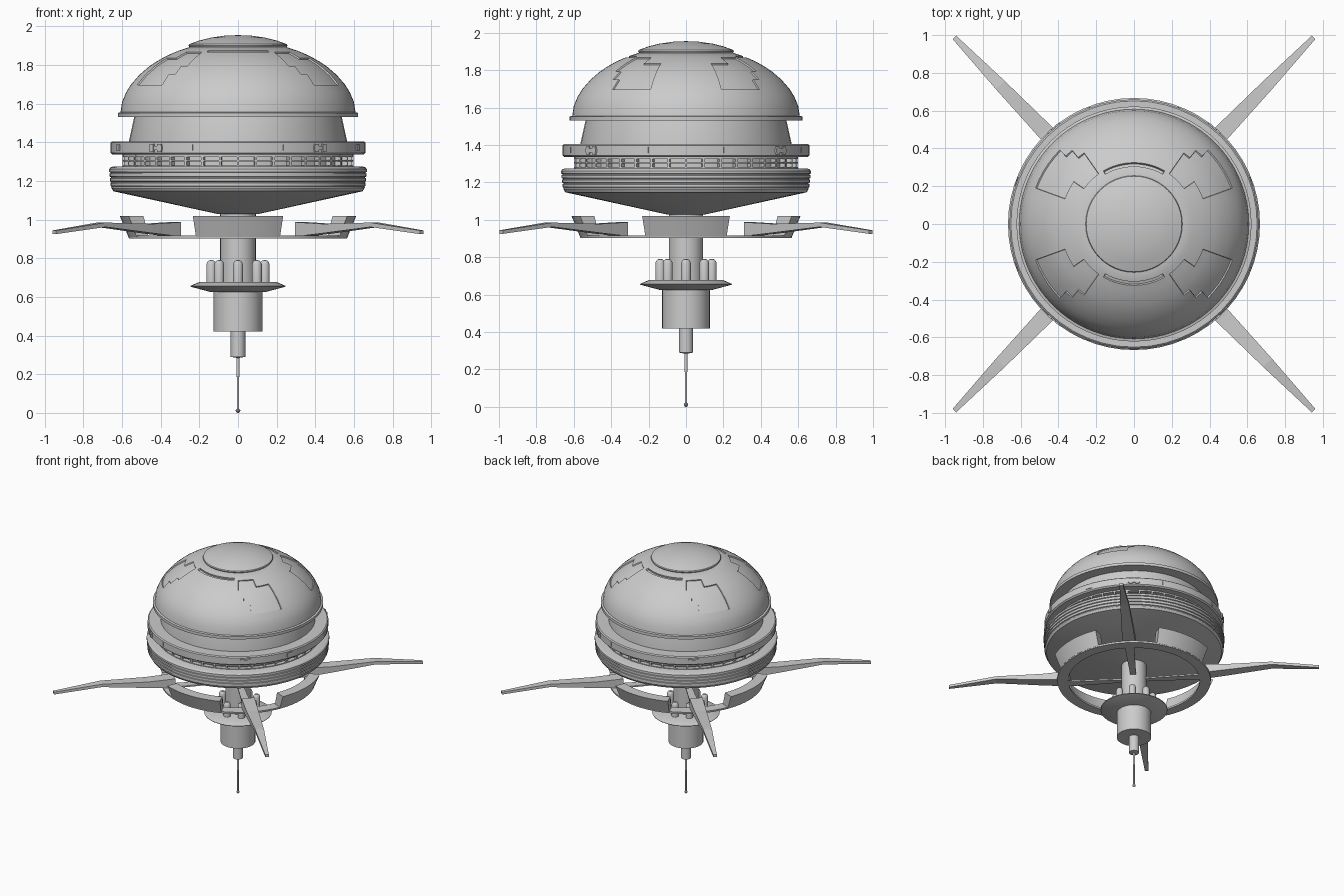
import bpy, bmesh
from math import sin, cos, pi, radians, sqrt, degrees, atan2
from mathutils import Matrix, Vector

if "Cube" in bpy.data.objects:
    bpy.data.objects.remove(bpy.data.objects["Cube"])

GREY = (0.6, 0.6, 0.6, 1)
mat = bpy.data.materials.new("hull_grey")
mat.use_nodes = True
mat.diffuse_color = GREY
mat.node_tree.nodes["Principled BSDF"].inputs["Base Color"].default_value = GREY


def finish(name, bm, smooth=True):
    bmesh.ops.remove_doubles(bm, verts=bm.verts, dist=1e-5)
    bmesh.ops.recalc_face_normals(bm, faces=bm.faces)
    me = bpy.data.meshes.new(name)
    bm.to_mesh(me)
    bm.free()
    me.materials.append(mat)
    ob = bpy.data.objects.new(name, me)
    bpy.context.collection.objects.link(ob)
    if smooth:
        bpy.ops.object.select_all(action='DESELECT')
        ob.select_set(True)
        bpy.context.view_layer.objects.active = ob
        bpy.ops.object.shade_smooth_by_angle(angle=radians(30))
    return ob


def lathe(bm, profile, segs=48, loop=False, start=0, sweep=360):
    """Turn an (r, z) profile about the z axis; partial sweeps get end caps."""
    full = sweep == 360
    cols = []
    for i in range(segs + 1):
        a = radians(start + sweep * i / segs)
        cols.append([bm.verts.new((r * cos(a), r * sin(a), z)) for r, z in profile])
    n = len(profile)
    for i in range(segs):
        for j in range(n if loop else n - 1):
            k = (j + 1) % n
            bm.faces.new((cols[i][j], cols[i + 1][j], cols[i + 1][k], cols[i][k]))
    if not full:
        bm.faces.new(cols[0])
        bm.faces.new(cols[-1])
    bmesh.ops.remove_doubles(bm, verts=bm.verts, dist=1e-5)
    bmesh.ops.dissolve_degenerate(bm, dist=1e-5, edges=bm.edges)


def turned(name, profile, segs=48, loop=False):
    bm = bmesh.new()
    lathe(bm, profile, segs, loop)
    return finish(name, bm)


def radial_box(bm, angle, r, z, depth, width, height):
    m = (Matrix.Rotation(radians(angle), 4, 'Z') @ Matrix.Translation((r, 0, z))
         @ Matrix.Diagonal((depth, width, height, 1)))
    bmesh.ops.create_cube(bm, size=1, matrix=m)


# Dome with sunken stepped panels and arc slots
def dome_z(r):
    return 1.53 + 0.398 * sqrt(max(0, 1 - (r / 0.612) ** 2))


radii = [0.2, 0.25, 0.305, 0.325, 0.36, 0.39, 0.43, 0.46, 0.51, 0.555, 0.58, 0.6]
profile = [(0, 1.885), (0.2, 1.885)] + [(r, dome_z(r)) for r in radii[1:]]
profile += [(0.608, 1.556), (0.622, 1.552), (0.622, 1.53), (0.53, 1.53), (0, 1.53)]
bm = bmesh.new()
lathe(bm, profile, 72)


def in_panel(f):
    c = f.calc_center_median()
    r, a = Vector((c.x, c.y)).length, degrees(atan2(abs(c.y), abs(c.x)))
    if c.z < 1.6:
        return False
    return (0.325 < r < 0.46 and 35 < a < 55) or (0.39 < r < 0.555 and 20 < a < 45) \
        or (0.46 < r < 0.51 and 45 < a < 50)


def in_slot(f):
    c = f.calc_center_median()
    return c.z > 1.6 and 0.305 < Vector((c.x, c.y)).length < 0.325 \
        and degrees(atan2(abs(c.y), abs(c.x))) > 60


bmesh.ops.recalc_face_normals(bm, faces=bm.faces)
for rule, depth in ((in_panel, -0.008), (in_slot, -0.015)):
    picked = [f for f in bm.faces if rule(f)]
    bmesh.ops.inset_region(bm, faces=picked, thickness=0.002, depth=depth, use_even_offset=True)
finish("dome", bm)

# Cap on the dome
turned("dome_cap", [(0, 1.955), (0.07, 1.952), (0.14, 1.942), (0.2, 1.927), (0.253, 1.908),
                    (0.256, 1.9), (0.25, 1.89), (0.2, 1.88), (0, 1.88)])

# Drum below the dome
turned("neck_drum", [(0, 1.54), (0.535, 1.54), (0.566, 1.4), (0.566, 1.26), (0, 1.26)])

# Upper collar with fittings
turned("upper_collar", [(0.56, 1.405), (0.652, 1.405), (0.66, 1.398), (0.66, 1.345),
                        (0.65, 1.336), (0.56, 1.336)], loop=True)
bm = bmesh.new()
for side in (90, 270):
    for s in (-1, 1):
        a = side + s * 40
        radial_box(bm, a, 0.658, 1.37, 0.016, 0.085, 0.02)
        for t in (-2.2, 2.2):
            radial_box(bm, a + t, 0.658, 1.37, 0.02, 0.026, 0.042)
        for off, w in ((21, 0.006), (70, 0.05)):
            radial_box(bm, side + s * off, 0.658, 1.373, 0.012, w, 0.032)
finish("collar_fittings", bm, False)

# Recessed gallery of rails and posts
bm = bmesh.new()
for z, h in ((1.275, 0.012), (1.304, 0.008), (1.331, 0.012)):
    lathe(bm, [(0.56, z - h / 2), (0.598, z - h / 2), (0.598, z + h / 2), (0.56, z + h / 2)], loop=True)
for i in range(40):
    radial_box(bm, i * 9, 0.582, 1.304, 0.03, 0.012, 0.06)
finish("gallery_rails", bm)

# Ridged lower band and the cone under it
band = [(0, 1.275), (0.645, 1.275), (0.66, 1.27)]
for i in range(4):
    z, r = 1.262 - 0.024 * i, 0.667 - 0.002 * i
    band += [(r, z), (r, z - 0.015), (r - 0.007, z - 0.018), (r - 0.007, z - 0.022)]
band += [(0.656, 1.165), (0.645, 1.147), (0.1, 1.028), (0, 1.028)]
turned("lower_hull", band, 60)

# Central column, flange and probe
turned("column", [(0, 1.04), (0.092, 1.04), (0.092, 0.67), (0, 0.67)], 32)
turned("flange", [(0, 0.68), (0.2, 0.677), (0.247, 0.657), (0.245, 0.653), (0.14, 0.625), (0, 0.625)])
turned("lower_cylinder", [(0, 0.64), (0.127, 0.64), (0.127, 0.42), (0, 0.42)], 32)
turned("probe", [(0, 0.43), (0.038, 0.43), (0.038, 0.29), (0.009, 0.285), (0.009, 0.19),
                 (0.006, 0.185), (0.006, 0.02), (0.012, 0.016), (0.012, 0.009), (0.004, 0), (0, 0)], 20)

# Ring of capsules standing on the flange
bm = bmesh.new()
for i in range(8):
    pod = bmesh.new()
    lathe(pod, [(0, 0.672), (0.026, 0.672), (0.026, 0.768), (0.021, 0.781), (0.012, 0.789), (0, 0.791)], 16)
    a = radians(45 * i)
    bmesh.ops.translate(pod, verts=pod.verts, vec=(0.138 * cos(a), 0.138 * sin(a), 0))
    tmp = bpy.data.meshes.new("pod")
    pod.to_mesh(tmp)
    pod.free()
    bm.from_mesh(tmp)
    bpy.data.meshes.remove(tmp)
finish("capsules", bm)

# Flat ring and four flared wall sections
turned("support_ring", [(0.485, 0.903), (0.565, 0.903), (0.567, 0.917), (0.485, 0.917)], 64, True)
for name, a in (("left", 0), ("back", 90), ("right", 180), ("front", 270)):
    bm = bmesh.new()
    lathe(bm, [(0.5, 0.91), (0.567, 0.91), (0.612, 1.02), (0.53, 1.02)], 12, True, a - 22.5, 45)
    finish(name + "_wall", bm)

# Four bent tapering arms with thin inner spokes: radius, half width, bottom, top
SECTIONS = [(0.475, 0.048, 0.912, 0.987), (0.68, 0.044, 0.93, 0.978),
            (1.02, 0.032, 0.962, 0.985), (1.372, 0.013, 0.925, 0.944)]
SPOKE = [(0.05, 0.02, 0.905, 0.916), (0.5, 0.035, 0.905, 0.916)]


def beam(bm, sections, angle):
    rot = Matrix.Rotation(angle, 3, 'Z')
    rings = []
    for r, w, lo, hi in sections:
        corners = ((r, -w, lo), (r, w, lo), (r, w, hi), (r, -w, hi))
        rings.append([bm.verts.new(rot @ Vector(c)) for c in corners])
    for p, q in zip(rings, rings[1:]):
        for j in range(4):
            k = (j + 1) % 4
            bm.faces.new((p[j], p[k], q[k], q[j]))
    bm.faces.new(rings[0])
    bm.faces.new(rings[-1])


tilt = radians(46.1)
for name, a in (("back_left", tilt), ("back_right", pi - tilt),
                ("front_right", pi + tilt), ("front_left", -tilt)):
    bm = bmesh.new()
    beam(bm, SECTIONS, a)
    beam(bm, SPOKE, a)
    finish(name + "_arm", bm, False)
